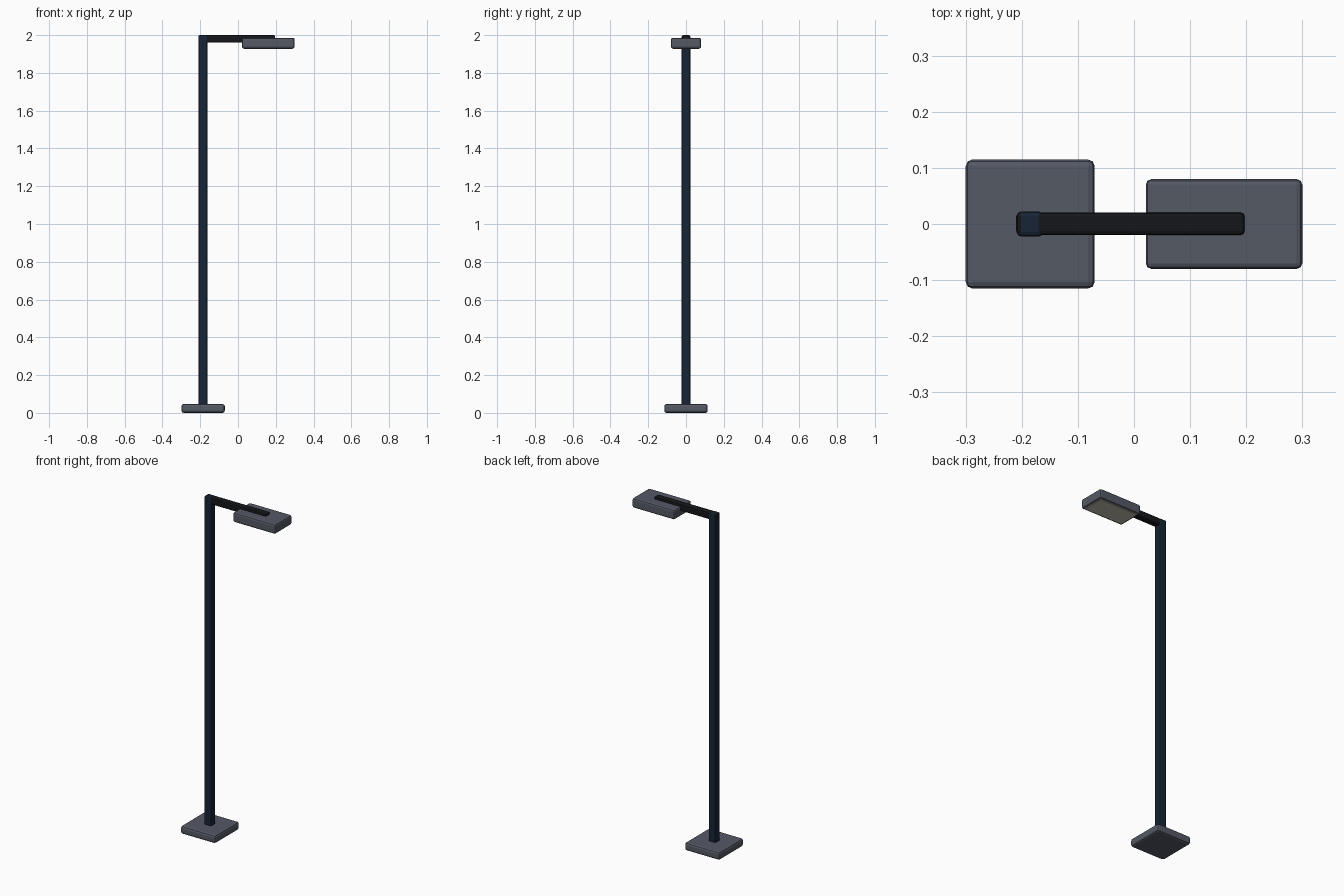
import bpy

if "Cube" in bpy.data.objects:
    bpy.data.objects.remove(bpy.data.objects["Cube"])


def material(name, rgb):
    m = bpy.data.materials.new(name)
    m.diffuse_color = (*rgb, 1)
    m.use_nodes = True
    m.node_tree.nodes["Principled BSDF"].inputs["Base Color"].default_value = m.diffuse_color
    return m


slate = material("slate", (0.09, 0.10, 0.13))
navy = material("navy", (0.008, 0.018, 0.035))
black = material("black", (0.007, 0.008, 0.010))
warm = material("warm_lens", (0.55, 0.51, 0.42))


def box(name, x, y, z, mat, bevel, segments=2):
    """Bevelled box from (min, max) ranges on each axis."""
    lo, hi = zip(x, y, z)
    bpy.ops.mesh.primitive_cube_add(
        size=1, location=[(a + b) / 2 for a, b in zip(lo, hi)])
    ob = bpy.context.object
    ob.name = name
    ob.scale = [b - a for a, b in zip(lo, hi)]
    bpy.ops.object.transform_apply(location=False, rotation=False, scale=True)
    ob.data.materials.append(mat)
    mod = ob.modifiers.new("soft_edges", "BEVEL")
    mod.width = bevel
    mod.segments = segments
    return ob


# Foot plate and upright
box("base_plate", (-0.30, -0.07), (-0.115, 0.115), (0.0, 0.047), slate, 0.012)
box("pole", (-0.209, -0.162), (-0.0225, 0.0225), (0.03, 2.0), navy, 0.008)

# Horizontal arm, half sunk into the lamp head
box("arm", (-0.21, 0.197), (-0.0195, 0.0205), (1.96, 2.0), black, 0.007)
box("lamp_head", (0.021, 0.30), (-0.08, 0.08), (1.929, 1.986), slate, 0.010)

# Light panel on the underside of the head
box("light_panel", (0.032, 0.289), (-0.069, 0.069), (1.926, 1.94), warm, 0.002, 1)
